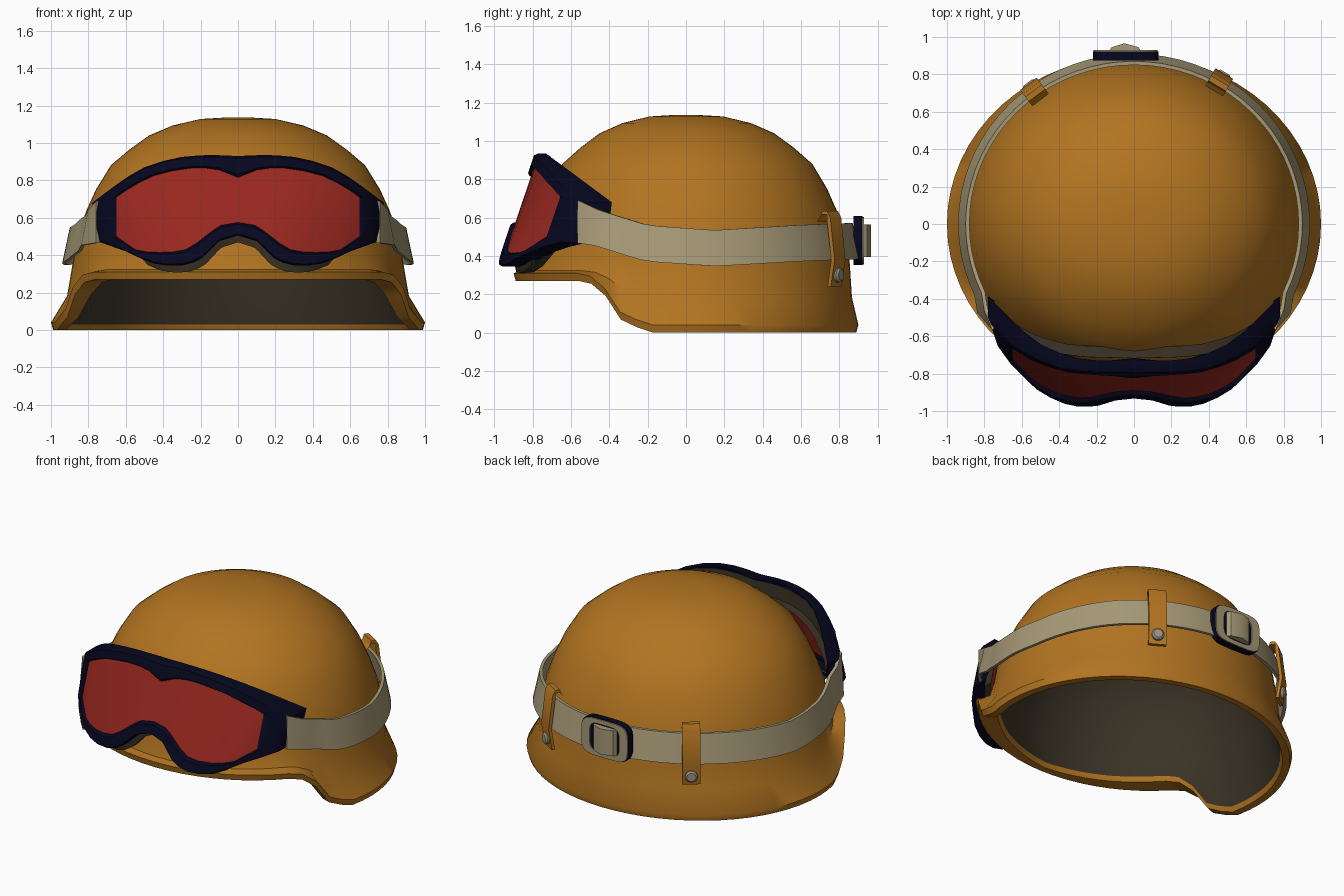
import bpy, bmesh, math
from mathutils import Vector

if "Cube" in bpy.data.objects:
    bpy.data.objects.remove(bpy.data.objects["Cube"])


def material(name, r, g, b):
    m = bpy.data.materials.new(name)
    m.diffuse_color = (r, g, b, 1)
    m.use_nodes = True
    m.node_tree.nodes["Principled BSDF"].inputs["Base Color"].default_value = m.diffuse_color
    return m


TAN = material("ochre shell", 0.445, 0.175, 0.015)
INNER = material("dark lining", 0.045, 0.034, 0.02)
NAVY = material("navy plastic", 0.002, 0.002, 0.014)
RED = material("red lens", 0.32, 0.021, 0.014)
WEB = material("beige webbing", 0.385, 0.32, 0.185)
METAL = material("grey snap", 0.33, 0.29, 0.22)


def interp(table, v):
    """Piecewise linear lookup in a list of (key, value) pairs."""
    if v <= table[0][0]:
        return table[0][1]
    for (a, p), (b, q) in zip(table, table[1:]):
        if v <= b:
            return p + (q - p) * (v - a) / (b - a)
    return table[-1][1]


def make(name, verts, faces, mats, index=None, angle=35):
    me = bpy.data.meshes.new(name)
    me.from_pydata([tuple(v) for v in verts], [], faces)
    for m in mats:
        me.materials.append(m)
    if index:
        for p, i in zip(me.polygons, index):
            p.material_index = i
    bm = bmesh.new()
    bm.from_mesh(me)
    bmesh.ops.recalc_face_normals(bm, faces=bm.faces)
    bm.to_mesh(me)
    bm.free()
    ob = bpy.data.objects.new(name, me)
    bpy.context.collection.objects.link(ob)
    bpy.ops.object.select_all(action='DESELECT')
    ob.select_set(True)
    bpy.context.view_layer.objects.active = ob
    bpy.ops.object.shade_smooth_by_angle(angle=math.radians(angle))
    return ob


def loft(name, loops, mats, caps=False, ring=False, row_mat=None, angle=35):
    """Bridge closed loops of equal size; cap the ends or join last to first."""
    n = len(loops[0])
    verts = [v for l in loops for v in l]
    faces, idx = [], []
    rows = len(loops) if ring else len(loops) - 1
    for r in range(rows):
        s = (r + 1) % len(loops)
        for i in range(n):
            j = (i + 1) % n
            faces.append((r * n + i, r * n + j, s * n + j, s * n + i))
            idx.append(row_mat(r) if row_mat else 0)
    if caps:
        last = (len(loops) - 1) * n
        faces += [tuple(range(n)), tuple(range(last, last + n))]
        idx += [row_mat(0) if row_mat else 0, row_mat(rows - 1) if row_mat else 0]
    return make(name, verts, faces, mats, idx, angle)


# Helmet shell: dome rows, then a flared skirt down to a cut rim, then the lining
DOME = [(0.88, 0.38), (0.86, 0.5), (0.81, 0.64), (0.76, 0.75), (0.68, 0.88),
        (0.58, 0.965), (0.475, 1.04), (0.35, 1.093), (0.2, 1.128), (0.08, 1.135)]
RIM_Z = [(-0.52, 0.27), (-0.43, 0.2), (-0.35, 0.07), (-0.2, 0.0)]
SEG = 64
ANGLES = [2 * math.pi * i / SEG for i in range(SEG)]


def plan(r, a):
    return r * math.cos(a), r * math.sin(a) * (0.97 if math.sin(a) > 0 else 0.95)


def dome_ring(r, z):
    return [Vector((*plan(r, a), z)) for a in ANGLES]


def skirt_ring(t, inset=0.0, lift=0.0, corner=0.0):
    """corner thickens the rim towards the middle at the front corners of the cut."""
    ring = []
    for a in ANGLES:
        rx, ry = math.cos(a), 0.9 * math.sin(a)
        zb = interp(RIM_Z, ry)
        px, py = plan(0.88, a)
        k = 1 - inset - corner * (zb / 0.27) * min(1, abs(rx) / 0.7)
        zb += lift
        ring.append(Vector((px + (rx * k - px) * t, py + (ry * k - py) * t,
                            zb if t == 1 else 0.38 + (zb - 0.38) * 0.52)))
    return ring


rings = [dome_ring(r, z) for r, z in reversed(DOME)]
rings += [skirt_ring(0.28), skirt_ring(1, 0, 0.04), skirt_ring(1, 0.012),
          skirt_ring(1, 0.06, 0, 0.07), skirt_ring(1, 0.075, 0.03, 0.07)]
rings += [dome_ring(r - 0.06 if r > 0.1 else r, z - 0.06 if z > 0.4 else z) for r, z in DOME]
loft("helmet_shell", rings, [TAN, INNER], caps=True,
     row_mat=lambda r: 1 if r >= len(DOME) + 4 else 0, angle=45)

# Goggles: half outlines seen from the front (x, z), top centre to bottom centre
OUTER = [(0, .93), (.12, .935), (.3, .925), (.5, .87), (.66, .77), (.78, .68), (.74, .47),
         (.6, .42), (.45, .355), (.3, .345), (.19, .385), (.1, .475), (0, .505)]
LENS = [(0, .815), (.1, .855), (.25, .865), (.45, .825), (.6, .745), (.65, .71), (.65, .5),
        (.55, .43), (.42, .415), (.28, .43), (.17, .505), (.09, .56), (0, .575)]
FRONT = [(0, -.985), (.1, -.986), (.2, -.984), (.3, -.975), (.4, -.952), (.52, -.895),
         (.65, -.79), (.8, -.6)]


def refine(p):
    """Add curved midpoints, keeping the side corners and the ends straight."""
    out = []
    for i in range(len(p) - 1):
        out.append(p[i])
        curved = 0 < i < 4 or 6 < i < len(p) - 2
        w = 1 / 16 if curved else 0
        a, d = p[max(i - 1, 0)], p[min(i + 2, len(p) - 1)]
        out.append(tuple((p[i][k] + p[i + 1][k]) * (0.5 + w) - w * (a[k] + d[k]) for k in (0, 1)))
    return out + [p[-1]]


OUTER, LENS = refine(OUTER), refine(LENS)


def front_y(x, z):
    return interp(FRONT, abs(x)) + 0.34 * (z - 0.36)


def back_y(x, z):
    if z > 0.64:
        return -0.725 + (0.93 - z) * 1.35
    base = front_y(x, z) + 0.12
    return max(base, min(-0.4, (z - 0.5) * 2 - 0.53)) if abs(x) > 0.65 else base


def mirrored(half):
    return half + [(-x, z) for x, z in reversed(half[1:-1])]


def mix(k):
    return [(a + (c - a) * k, b + (d - b) * k) for (a, b), (c, d) in zip(mirrored(OUTER), mirrored(LENS))]


def face_loop(pts, d):
    return [Vector((x, front_y(x, z) + d, z)) for x, z in pts]


def back_loop(pts, d):
    return [Vector((x, back_y(x, z) + d, z)) for x, z in pts]


loft("goggle_frame", [face_loop(mix(1), 0.05), face_loop(mix(1), 0.015), face_loop(mix(0.85), 0),
                      face_loop(mix(0.12), 0), face_loop(mix(0), 0.02),
                      back_loop(mix(0), 0), back_loop(mix(0.12), -0.01)], [NAVY])

# Lens: one half as strips between the top and bottom edges, then its mirror image
lens_faces = [(i, i + 1, 23 - i, 24 - i) for i in range(11)] + [(11, 12, 13)]
lv = face_loop(LENS, 0.022)
lv += [Vector((-v.x, v.y, v.z)) for v in lv]
lens_faces += [tuple(i + 25 for i in reversed(f)) for f in lens_faces]
make("goggle_lens", lv, lens_faces, [RED])

# Foam padding between the frame and the helmet, bulging below the two lens lobes
foam = [(x * 0.92, z - (0.04 if z < 0.4 or (z < .53 and abs(x) < .15) else -0.01 if z < 0.6 else 0.1))
        for x, z in mix(0.05)]
loft("goggle_foam", [[Vector((x, front_y(x, z) + d, z)) for x, z in pts]
                     for pts, d in ((mix(0.15), 0.08), (foam, 0.11), (foam, 0.17))], [INNER])

# Strap: rectangular section swept from one side of the goggles round the back
STRAP_Z = [(-.56, .578), (-.38, .52), (-.2, .465), (.15, .44), (.6, .467), (.9, .478)]
half = [(0.75, -0.56), (0.81, -0.465)]
half += [(0.91 * math.cos(math.radians(d)), 0.88 * math.sin(math.radians(d))) for d in range(-25, 91, 5)]
path = half + [(-x, y) for x, y in reversed(half[:-1])]
sections = []
for i, (x, y) in enumerate(path):
    a, b = path[max(i - 1, 0)], path[min(i + 1, len(path) - 1)]
    n = Vector((b[1] - a[1], a[0] - b[0], 0)).normalized()
    c = Vector((x, y, interp(STRAP_Z, y)))
    h = 0.112 if y < -0.5 else 0.094
    lean = 0.0 if y < -0.5 else 0.02
    sections.append([c + n * (s * 0.01 - k * lean) + Vector((0, 0, k * h))
                     for s, k in ((-1, -1), (1, -1), (1, 1), (-1, 1))])
loft("goggle_strap", sections, [WEB], caps=True)

# Strap keepers with snaps
KEEPER = [(.85, .60), (.862, .635), (.892, .635), (.912, .6), (.938, .38), (.915, .24)]
profile = KEEPER + [(d - 0.02 if z < 0.62 else d, z - (0.02 if z > 0.5 else 0)) for d, z in reversed(KEEPER)]
for side, deg in (("right", 59), ("left", 127)):
    a = math.radians(deg)
    out, tan = Vector((math.cos(a), math.sin(a), 0)), Vector((-math.sin(a), math.cos(a), 0))
    up = Vector((0, 0, 1))
    loft(side + "_strap_keeper", [[out * d + up * z + tan * w for d, z in profile]
                                  for w in (-0.055, 0.055)], [TAN], caps=True)
    disc = [(math.cos(t), math.sin(t)) for t in [math.pi * k / 8 for k in range(16)]]
    loft(side + "_snap", [[out * d + up * (0.3 + r * s) + tan * (r * c) for c, s in disc]
                          for d, r in ((0.90, .038), (0.937, .038), (0.946, .028))], [METAL], caps=True)


# Buckle: rounded ring with a pale face, and the folded strap through it
def rounded(w, h, y):
    loop = []
    for k in range(32):
        c, s = math.cos(math.pi * k / 16), math.sin(math.pi * k / 16)
        loop.append(Vector((-0.045 + w * math.copysign(abs(c) ** 0.45, c), y,
                            0.48 + h * math.copysign(abs(s) ** 0.45, s))))
    return loop


def ring_part(name, w, h, iw, ih, y0, y1, mat):
    loft(name, [rounded(w, h, y0), rounded(w, h, y1), rounded(iw, ih, y1), rounded(iw, ih, y0)],
         [mat], ring=True)


ring_part("buckle_frame", .175, .128, .085, .07, .875, .921, NAVY)
ring_part("buckle_face", .171, .124, .11, .095, .92, .929, WEB)
fold = [(-.14, .91), (-.12, .945), (-.05, .966), (.025, .945), (.045, .91)]
loft("buckle_strap_fold", [[Vector((x, y, z)) for x, y in fold] for z in (.395, .565)], [WEB], caps=True)
